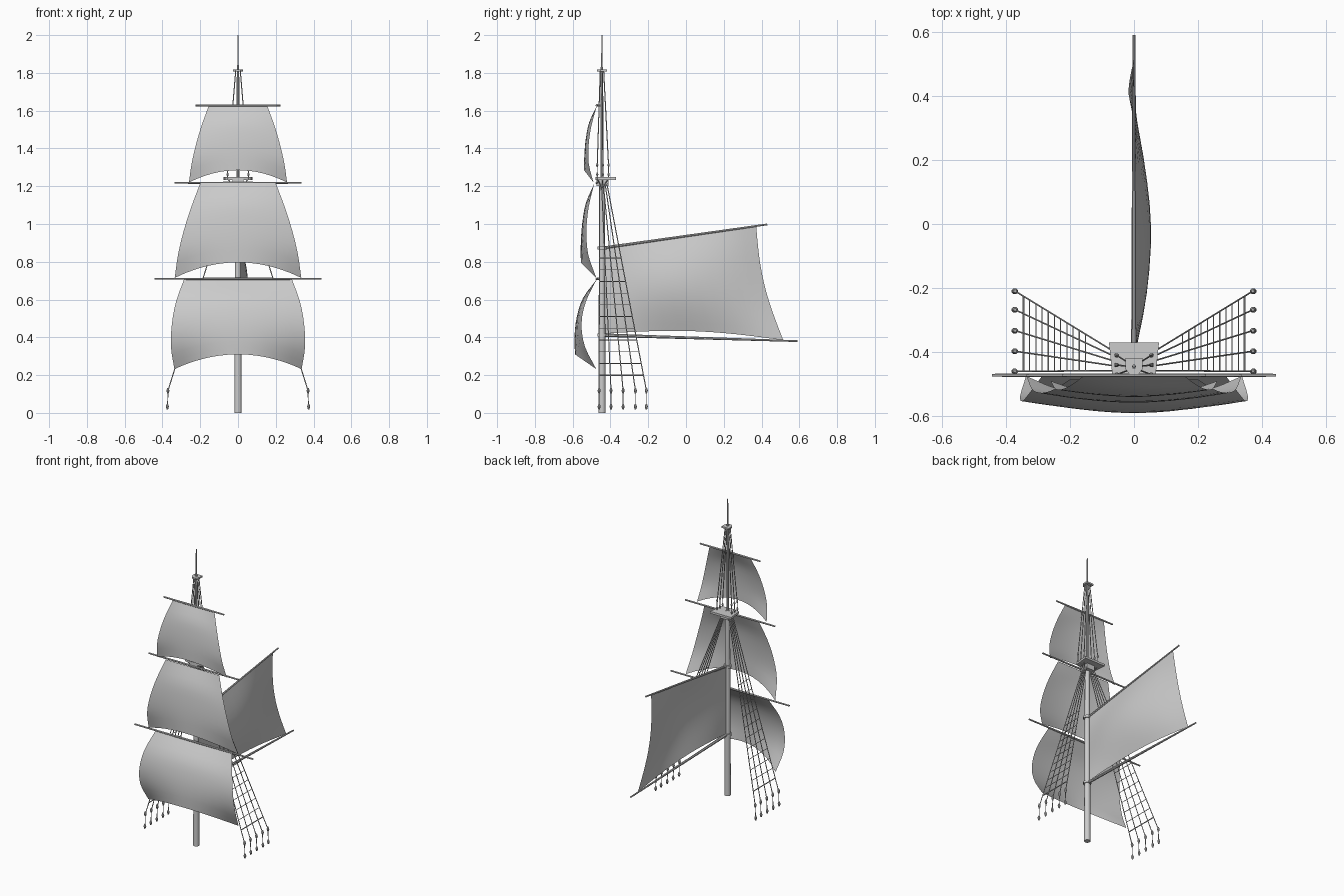
import bpy, math
from mathutils import Vector

cube = bpy.data.objects.get("Cube")
if cube:
    bpy.data.objects.remove(cube, do_unlink=True)

GREY = (0.6, 0.6, 0.6, 1)
mat = bpy.data.materials.new("plain grey")
mat.use_nodes = True
mat.diffuse_color = GREY
mat.node_tree.nodes["Principled BSDF"].inputs["Base Color"].default_value = GREY

MAST_Y = -0.445
YARD_Y = -0.472


def add_object(name, verts, faces, smooth=True):
    mesh = bpy.data.meshes.new(name)
    mesh.from_pydata(verts, [], faces)
    mesh.materials.append(mat)
    obj = bpy.data.objects.new(name, mesh)
    bpy.context.collection.objects.link(obj)
    if smooth:
        bpy.ops.object.select_all(action='DESELECT')
        obj.select_set(True)
        bpy.context.view_layer.objects.active = obj
        bpy.ops.object.shade_smooth_by_angle(angle=math.radians(40))
    return obj


def spars(name, segments, sides=8):
    """Tapered round bars, each given as start, end, start radius, end radius."""
    verts, faces = [], []
    for a, b, ra, rb in segments:
        a, b = Vector(a), Vector(b)
        turn = (b - a).to_track_quat('Z', 'Y')
        base = len(verts)
        for centre, r in ((a, ra), (b, rb)):
            for i in range(sides):
                t = math.tau * (i + 0.5) / sides
                verts.append(centre + turn @ Vector((r * math.cos(t), r * math.sin(t), 0)))
        for i in range(sides):
            j = (i + 1) % sides
            faces.append((base + i, base + j, base + sides + j, base + sides + i))
        faces.append([base + i for i in reversed(range(sides))])
        faces.append([base + sides + i for i in range(sides)])
    return add_object(name, verts, faces)


def plate(name, outline, z0, z1):
    """Flat slab from a plan outline."""
    n = len(outline)
    verts = [(x, y, z) for z in (z0, z1) for x, y in outline]
    faces = [(i, (i + 1) % n, n + (i + 1) % n, n + i) for i in range(n)]
    faces += [list(reversed(range(n))), list(range(n, 2 * n))]
    return add_object(name, verts, faces, smooth=False)


def sheet(name, point, nu=12, nv=12):
    """Cloth surface from a function of u and v, both 0 to 1."""
    verts = [point(i / nu, j / nv) for j in range(nv + 1) for i in range(nu + 1)]
    w = nu + 1
    faces = [(j * w + i, j * w + i + 1, (j + 1) * w + i + 1, (j + 1) * w + i)
             for j in range(nv) for i in range(nu)]
    return add_object(name, verts, faces)


def curve(values, t):
    """Smooth value through evenly spaced samples."""
    s = t * (len(values) - 1)
    i = min(int(s), len(values) - 2)
    f = s - i
    p1, p2 = values[i], values[i + 1]
    p0 = values[i - 1] if i else 2 * p1 - p2
    p3 = values[i + 2] if i + 2 < len(values) else 2 * p2 - p1
    return p1 + 0.5 * f * (p2 - p0 + f * (2 * p0 - 5 * p1 + 4 * p2 - p3
                                          + f * (3 * (p1 - p2) + p3 - p0)))


# Mast in three lengths
spars("mast", [((0, MAST_Y, 0), (0, MAST_Y, 1.25), 0.02, 0.015)], 12)
spars("topmast", [((0, MAST_Y, 1.2), (0, MAST_Y, 1.83), 0.009, 0.007)])
spars("mast_pole", [((0, MAST_Y, 1.8), (0, MAST_Y, 2.0), 0.0045, 0.0035)])

# Yards across the mast
for name, z, half in (("lower", 0.71, 0.443), ("middle", 1.218, 0.335), ("upper", 1.628, 0.225)):
    spars(name + "_yard", [((0, YARD_Y, z), (s * half, YARD_Y, z), 0.0065, 0.005) for s in (-1, 1)])
    spars(name + "_yard_sling", [((0, YARD_Y, z), (0, MAST_Y, z), 0.006, 0.006)])


# Square sails: half widths, belly at centre and belly at the side edges, top to foot
def square_sail(name, top, corner, foot, widths, centre, edge):
    def point(u, v):
        a = 2 * u - 1
        bow = 1 - a * a
        z = top + (corner + bow * (foot - corner) - top) * v
        side = curve(edge, v)
        return (a * curve(widths, v), side + bow * (curve(centre, v) - side), z)
    return sheet(name, point)


square_sail("lower_sail", 0.708, 0.232, 0.31, (0.285, 0.328, 0.35, 0.355, 0.337),
            (-0.472, -0.545, -0.578, -0.59, -0.588), (-0.472, -0.53, -0.553, -0.535, -0.475))
square_sail("middle_sail", 1.216, 0.715, 0.797, (0.2, 0.247, 0.287, 0.317, 0.335),
            (-0.485, -0.53, -0.549, -0.557, -0.557), (-0.485, -0.515, -0.527, -0.518, -0.475))
square_sail("upper_sail", 1.625, 1.22, 1.285, (0.155, 0.192, 0.222, 0.245, 0.26),
            (-0.472, -0.512, -0.53, -0.538, -0.54), (-0.472, -0.5, -0.515, -0.515, -0.49))

# Gaff and boom behind the mast, with collars
spars("gaff", [((0, MAST_Y, 0.873), (0, 0.43, 0.998), 0.008, 0.005)])
spars("boom", [((0, MAST_Y, 0.412), (0, 0.59, 0.38), 0.01, 0.005)])
spars("spar_collars", [((0, MAST_Y, z - 0.008), (0, MAST_Y, z + 0.008), 0.025, 0.025)
                       for z in (0.412, 0.873)], 12)


# Fore-and-aft sail between gaff and boom
def aft_sail_point(u, v):
    head = Vector((0, -0.425 + 0.797 * u, 0.872 + 0.113 * u))
    foot = Vector((0, -0.425 + 0.94 * u, 0.42 - 0.035 * u + 0.03 * math.sin(math.pi * u)))
    p = head.lerp(foot, v)
    belly = math.sin(math.pi * v)
    p.y -= 0.03 * u * belly
    p.x = belly * curve((0, 0.04, 0.053, 0.03, -0.017), u)
    return p


sheet("aft_sail", aft_sail_point)

# Platform on the mast, its supports, and the small cap above
plate("platform", [(-0.078, -0.37), (-0.068, -0.468), (-0.03, -0.478),
                   (0.03, -0.478), (0.068, -0.468), (0.078, -0.37)], 1.234, 1.248)
plate("platform_support", [(-0.03, -0.41), (-0.03, -0.475), (0.03, -0.475), (0.03, -0.41)], 1.2, 1.234)
plate("mast_cap", [(-0.027, -0.418), (-0.027, -0.452), (-0.012, -0.472),
                   (0.012, -0.472), (0.027, -0.452), (0.027, -0.418)], 1.808, 1.818)

# Shrouds, ratlines and deadeyes on both sides
ROPE = 0.0028
LOWER_Y = (-0.46, -0.397, -0.333, -0.268, -0.21)
UPPER_Y = (-0.47, -0.44, -0.41)


def deadeye(x, y, z, r, h):
    return [((x, y, z - h), (x, y, z), r * 0.45, r), ((x, y, z), (x, y, z + h), r, r * 0.45)]


for side, s in (("left", 1), ("right", -1)):
    lower, eyes = [], []
    tops = [Vector((s * 0.025, MAST_Y - 0.012 + 0.009 * i, 1.225)) for i in range(5)]
    ends = [Vector((s * 0.37, y, 0.12)) for y in LOWER_Y]
    for a, b in zip(tops, ends):
        lower.append((a, b, ROPE, ROPE))
        lower.append((b, (s * 0.374, b.y, 0.02), ROPE * 0.8, ROPE * 0.8))
        eyes += deadeye(s * 0.371, b.y, 0.118, 0.009, 0.015)
        eyes += deadeye(s * 0.374, b.y, 0.033, 0.009, 0.015)
    spars(side + "_lower_shrouds", lower, 6)

    ratlines = []
    for k in range(11):
        f = (1.225 - 0.2 - 0.062 * k) / 1.105
        r = 0.0035 if k == 0 else 0.002
        ratlines.append((tops[0].lerp(ends[0], f), tops[4].lerp(ends[4], f), r, r))
    spars(side + "_ratlines", ratlines, 6)

    upper = []
    for y in UPPER_Y:
        upper.append(((s * 0.055, y, 1.24), (s * 0.054, y, 1.31), ROPE, ROPE))
        upper.append(((s * 0.054, y, 1.31), (s * 0.012, MAST_Y + (y + 0.44) * 0.3, 1.812), ROPE, ROPE))
        upper.append(((s * 0.055, y, 1.24), (s * 0.018, MAST_Y, 1.19), ROPE, ROPE))
        eyes += deadeye(s * 0.055, y, 1.262, 0.007, 0.01)
        eyes += deadeye(s * 0.054, y, 1.312, 0.007, 0.01)
    spars(side + "_upper_shrouds", upper, 6)
    spars(side + "_deadeyes", eyes, 8)
